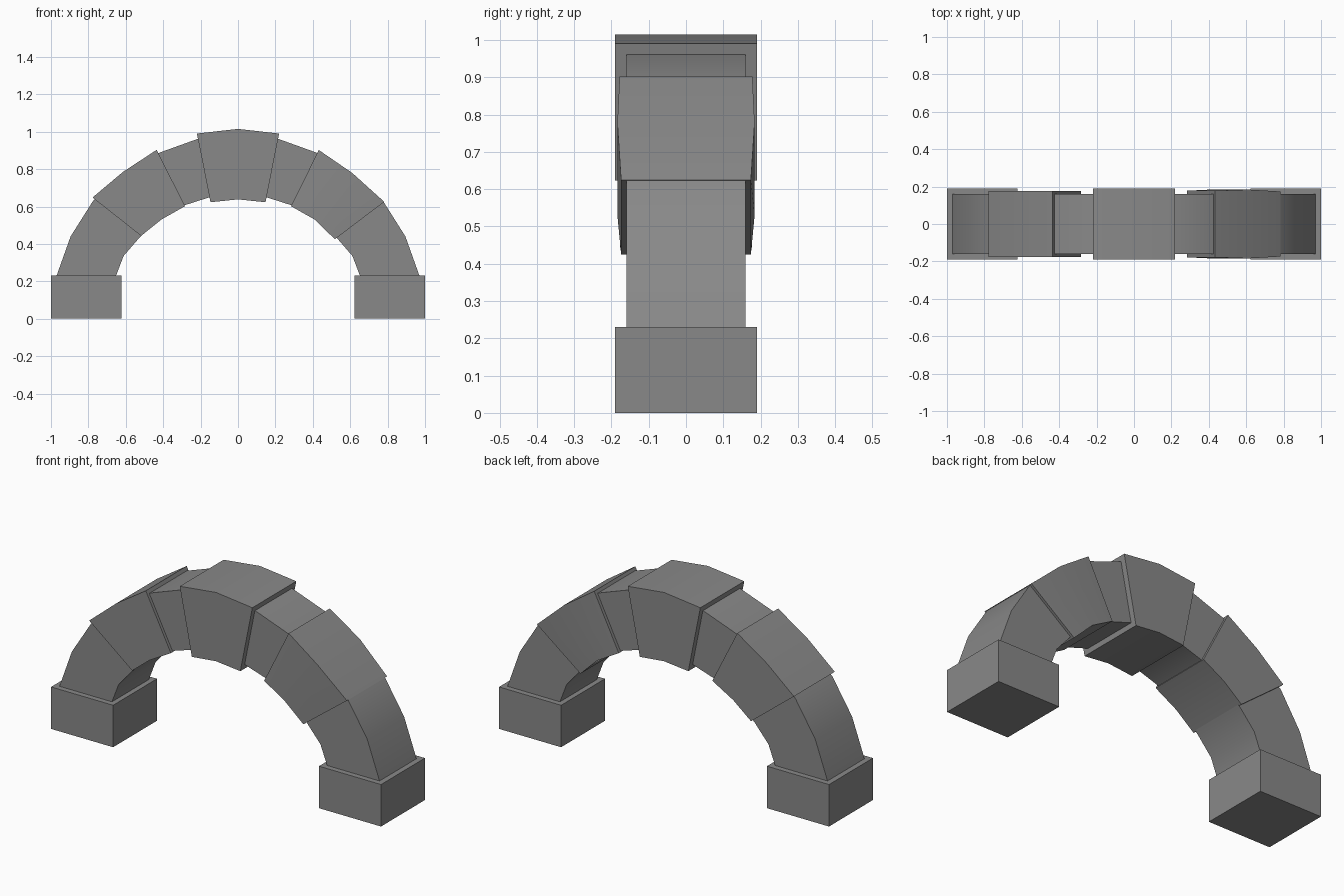
import bpy
import bmesh
from math import radians

cube = bpy.data.objects.get("Cube")
if cube:
    bpy.data.objects.remove(cube, do_unlink=True)

stone = bpy.data.materials.new("grey stone")
stone.use_nodes = True
grey = (0.25, 0.25, 0.25, 1)
stone.diffuse_color = grey
stone.node_tree.nodes["Principled BSDF"].inputs["Base Color"].default_value = grey


def loft(name, outer, inner, widths):
    """Rectangular sections joined along the arch, closed at both ends."""
    bm = bmesh.new()
    rings = []
    for (ox, oz), (ix, iz), w in zip(outer, inner, widths):
        corners = [(ox, -w, oz), (ox, w, oz), (ix, w, iz), (ix, -w, iz)]
        rings.append([bm.verts.new(c) for c in corners])
    for a, b in zip(rings, rings[1:]):
        for i in range(4):
            j = (i + 1) % 4
            bm.faces.new((a[i], a[j], b[j], b[i]))
    bm.faces.new(rings[0])
    bm.faces.new(rings[-1])
    bmesh.ops.recalc_face_normals(bm, faces=bm.faces[:])
    mesh = bpy.data.meshes.new(name)
    bm.to_mesh(mesh)
    bm.free()
    mesh.materials.append(stone)
    obj = bpy.data.objects.new(name, mesh)
    bpy.context.collection.objects.link(obj)
    bpy.ops.object.select_all(action='DESELECT')
    obj.select_set(True)
    bpy.context.view_layer.objects.active = obj
    bpy.ops.object.shade_smooth_by_angle(angle=radians(30))
    return obj


def mirrored(points):
    """Half a curve ending on the centre line, continued to the other side."""
    return points + [(-x, z) for x, z in reversed(points[:-1])]


# Continuous inner arch
arch_outer = mirrored([(0.97, 0.23), (0.895, 0.44), (0.775, 0.63), (0.6, 0.77),
                       (0.42, 0.888), (0.22, 0.96), (0, 0.985)])
arch_inner = mirrored([(0.652, 0.23), (0.612, 0.335), (0.53, 0.43), (0.42, 0.54),
                       (0.285, 0.607), (0.15, 0.65), (0, 0.66)])
loft("arch", arch_outer, arch_inner, [0.16] * len(arch_outer))

# Keystone
loft("keystone",
     mirrored([(0.22, 0.99), (0, 1.015)]),
     mirrored([(0.147, 0.623), (0, 0.638)]), [0.19] * 3)

# Haunch blocks, the left one slightly bowed
loft("left_haunch_block",
     [(0.782, 0.625), (0.61, 0.78), (0.432, 0.902)],
     [(0.518, 0.425), (0.41, 0.53), (0.283, 0.602)], [0.174, 0.184, 0.178])
loft("right_haunch_block",
     [(-0.778, 0.648), (-0.615, 0.785), (-0.435, 0.903)],
     [(-0.518, 0.443), (-0.41, 0.53), (-0.283, 0.602)], [0.177] * 3)

# Foot blocks
for side, s in (("left", 1), ("right", -1)):
    loft(side + "_foot", [(s, 0), (s, 0.23)],
         [(s * 0.624, 0), (s * 0.624, 0.23)], [0.19] * 2)
